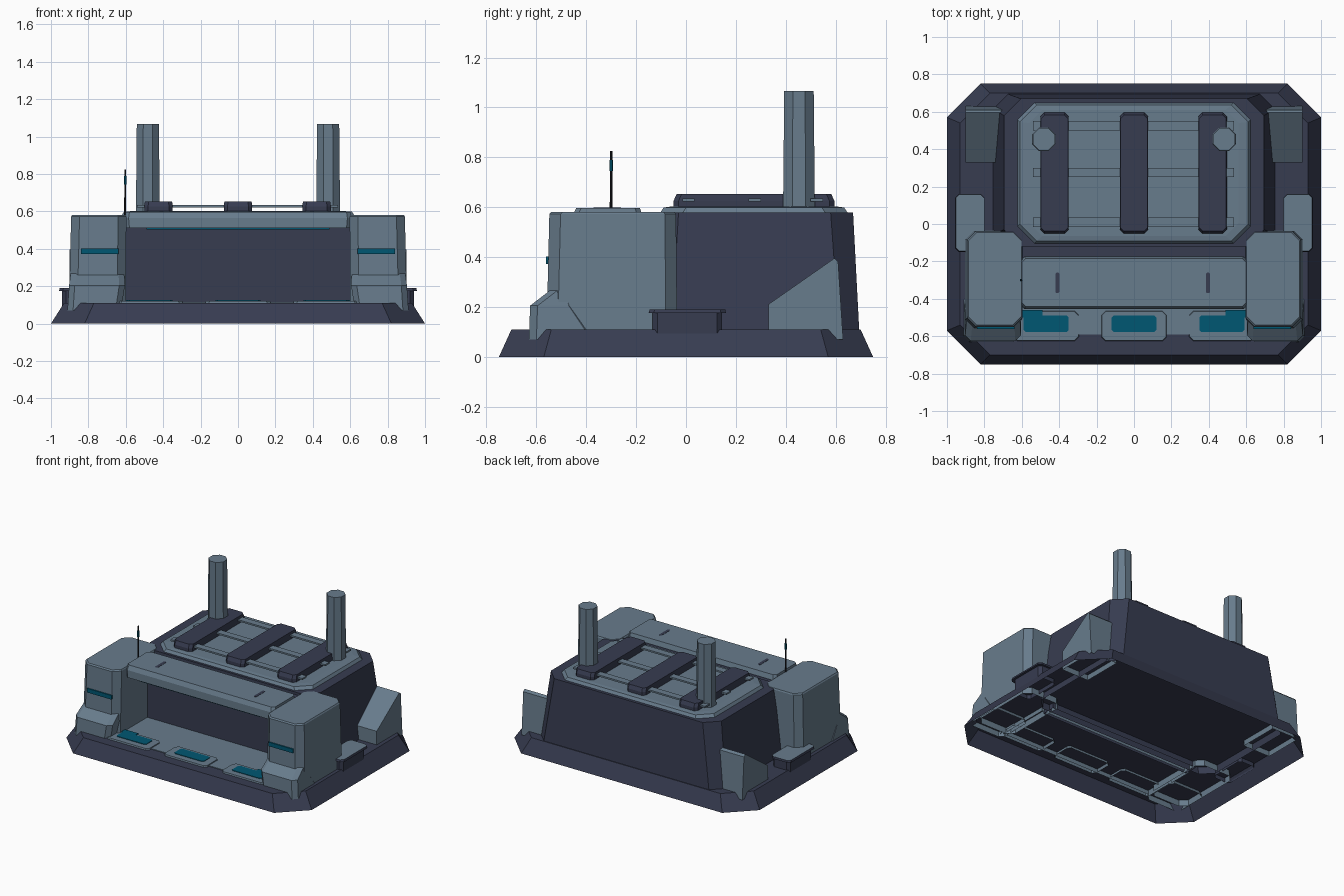
import bpy, bmesh, math

if "Cube" in bpy.data.objects:
    bpy.data.objects.remove(bpy.data.objects["Cube"])

def material(name, rgb):
    m = bpy.data.materials.new(name)
    m.diffuse_color = (*rgb, 1)
    m.use_nodes = True
    m.node_tree.nodes["Principled BSDF"].inputs["Base Color"].default_value = m.diffuse_color
    return m

LIGHT = material("blue_grey_panel", (0.137, 0.200, 0.263))
DARK = material("dark_slate", (0.038, 0.045, 0.081))
TEAL = material("teal_light", (0.0, 0.095, 0.170))
BLACK = material("near_black", (0.012, 0.013, 0.018))

def finish(name, bm, *mats):
    bmesh.ops.recalc_face_normals(bm, faces=bm.faces)
    me = bpy.data.meshes.new(name)
    bm.to_mesh(me)
    bm.free()
    for m in mats:
        me.materials.append(m)
    ob = bpy.data.objects.new(name, me)
    bpy.context.collection.objects.link(ob)
    return ob

def ring(x0, x1, y0, y1, z, c):
    """Rectangle with chamfered corners at height z."""
    return [(x0 + c, y0, z), (x1 - c, y0, z), (x1, y0 + c, z), (x1, y1 - c, z),
            (x1 - c, y1, z), (x0 + c, y1, z), (x0, y1 - c, z), (x0, y0 + c, z)]

def loft(name, rings, *mats, side=1, bottom=True, top_index=0, hollow=False):
    """Skin between rings of equal size; side=-1 mirrors across x; hollow drops the underside."""
    bm = bmesh.new()
    vs = [[bm.verts.new((x * side, y, z)) for x, y, z in r] for r in rings]
    n = len(vs[0])
    for a, b in zip(vs, vs[1:]):
        for i in range(n):
            bm.faces.new((a[i], a[(i + 1) % n], b[(i + 1) % n], b[i]))
    bm.faces.new(vs[-1]).material_index = top_index
    if bottom:
        bm.faces.new(vs[0])
    if hollow:
        bmesh.ops.recalc_face_normals(bm, faces=bm.faces)
        under = [f for f in bm.faces if f.normal.z < -0.9]
        bmesh.ops.delete(bm, geom=under, context='FACES')
    return finish(name, bm, *mats)

def slab(name, x0, x1, y0, y1, z0, z1, mat, c=0.0, inset=0.0, side=1, hollow=False):
    """Box, with optional plan chamfer and inward taper at the top."""
    def r(z, t):
        q = ring(x0 + t, x1 - t, y0 + t, y1 - t, z, c)
        return q if c else [q[0], q[1], q[4], q[5]]
    return loft(name, [r(z0, 0), r(z1, inset)], mat, side=side, hollow=hollow)

def prism(name, profile, x0, x1, mat, side=1, hollow=False):
    """Extrude a (y, z) profile along x."""
    return loft(name, [[(x, y, z) for y, z in profile] for x in (x0, x1)], mat,
                side=side, hollow=hollow)

def rod(name, x, y, z0, z1, r0, r1, mat, n=8, rot=math.pi / 8):
    def r(z, rad):
        return [(x + rad * math.cos(rot + 2 * math.pi * i / n),
                 y + rad * math.sin(rot + 2 * math.pi * i / n), z) for i in range(n)]
    return loft(name, [r(z0, r0), r(z1, r1)], mat)

# Hollow sloping base skirt
loft("base_skirt", [ring(-1, 1, -0.75, 0.75, 0, 0.18),
                    ring(-0.93, 0.93, -0.70, 0.70, 0.11, 0.16)], DARK, bottom=False)

# Main hall and its roof
loft("main_hall", [ring(-0.76, 0.76, -0.14, 0.697, 0.06, 0.08),
                   ring(-0.695, 0.695, -0.12, 0.67, 0.578, 0.09)], DARK, bottom=False)
loft("roof_plate", [ring(-0.625, 0.625, -0.105, 0.65, 0.575, 0.09),
                    ring(-0.61, 0.61, -0.09, 0.635, 0.598, 0.09),
                    ring(-0.56, 0.56, -0.065, 0.61, 0.602, 0.07)], LIGHT)
for x in (-0.425, 0, 0.42):
    loft("roof_beam", [ring(x - 0.076, x + 0.076, -0.05, 0.595, 0.59, 0.02),
                       ring(x - 0.076, x + 0.076, -0.05, 0.595, 0.625, 0.02),
                       ring(x - 0.073, x + 0.073, -0.038, 0.583, 0.652, 0.02)], DARK)
for y in (0.01, 0.275, 0.525):
    slab("roof_crossbar", -0.54, 0.535, y - 0.025, y + 0.025, 0.622, 0.634, LIGHT)

# Front bay: back wall, lintel, floor
slab("bay_back_wall", -0.62, 0.62, -0.20, -0.10, 0.07, 0.56, DARK, hollow=True)
loft("bay_lintel", [ring(-0.60, 0.60, -0.455, -0.18, 0.51, 0.02),
                    ring(-0.605, 0.605, -0.455, -0.175, 0.565, 0.02),
                    ring(-0.60, 0.60, -0.44, -0.185, 0.597, 0.02)], LIGHT)
slab("lintel_light", -0.49, 0.49, -0.445, -0.42, 0.502, 0.511, TEAL)
slab("bay_floor", -0.64, 0.64, -0.59, -0.19, 0.08, 0.115, LIGHT, hollow=True)
for x in (-0.47, 0, 0.47):
    slab("floor_pad", x - 0.18, x + 0.18, -0.63, -0.46, 0.09, 0.121, LIGHT,
         c=0.02, inset=0.008, hollow=True)
    slab("floor_light", x - 0.12, x + 0.12, -0.577, -0.49, 0.12, 0.125, TEAL, c=0.01)
for x in (-0.41, 0.395):
    slab("lintel_vent", x - 0.011, x + 0.011, -0.37, -0.26, 0.595, 0.5985, DARK, c=0.006)

for s, label in ((1, "right"), (-1, "left")):
    # Gate tower with sloping front foot
    loft(label + "_tower", [ring(0.60, 0.905, -0.56, -0.035, 0.065, 0.045),
                            ring(0.597, 0.892, -0.548, -0.04, 0.572, 0.045),
                            ring(0.602, 0.886, -0.540, -0.045, 0.581, 0.045)],
         LIGHT, side=s, bottom=False)
    loft(label + "_tower_foot", [ring(0.625, 0.912, -0.63, -0.35, 0.07, 0.03),
                                 ring(0.605, 0.903, -0.625, -0.44, 0.205, 0.03),
                                 ring(0.61, 0.893, -0.525, -0.46, 0.282, 0.03)],
         LIGHT, side=s, bottom=False)
    slab(label + "_tower_light", 0.64, 0.84, -0.561, -0.54, 0.372, 0.402, TEAL, side=s)
    # Teal strip between the outer floor lights and the tower
    slab(label + "_floor_side_light", 0.49, 0.60, -0.50, -0.46, 0.12, 0.125, TEAL, side=s)
    # Rear buttress wedge
    prism(label + "_buttress", [(0.33, 0.07), (0.33, 0.21), (0.595, 0.395),
                                (0.61, 0.38), (0.63, 0.07)], 0.68, 0.90, LIGHT,
          side=s, hollow=True)
    # Side step with pale tread
    slab(label + "_side_step", 0.80, 0.94, -0.135, 0.145, 0.08, 0.18, DARK, c=0.02,
         side=s, hollow=True)
    loft(label + "_step_tread", [ring(0.80, 0.957, -0.15, 0.16, 0.175, 0.02),
                                 ring(0.80, 0.953, -0.145, 0.158, 0.19, 0.02)],
         DARK, LIGHT, side=s, top_index=1)
    # Chimney
    rod(label + "_chimney", s * 0.482, 0.453, 0.59, 1.066, 0.069, 0.064, LIGHT)

# Antenna
rod("antenna", -0.603, -0.30, 0.57, 0.825, 0.006, 0.005, BLACK, n=6)
rod("antenna_light", -0.603, -0.30, 0.745, 0.79, 0.0075, 0.0075, TEAL, n=6)
